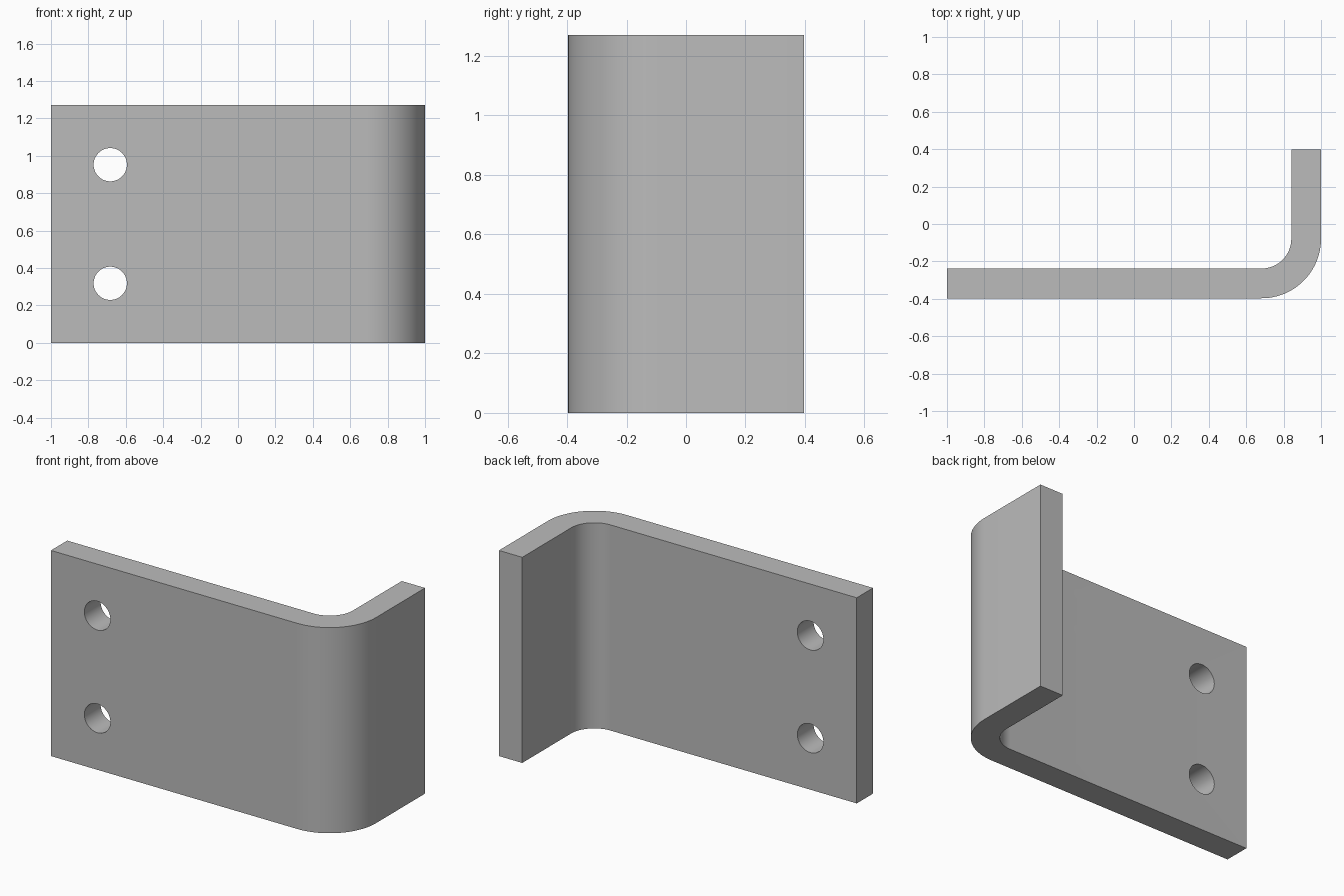
import bpy
import bmesh
from math import cos, sin, pi
from mathutils import Matrix, Vector

cube = bpy.data.objects.get("Cube")
if cube:
    bpy.data.objects.remove(cube, do_unlink=True)

HEIGHT, THICK = 1.27, 0.159
X, Y = 1.0, 0.397            # half extents
R_IN = 0.159                 # inner bend radius
R_OUT = R_IN + THICK
HOLE_R, HOLE_X = 0.089, -0.683
HOLE_Z = (0.318, 0.952)
STEPS = 24

# Plain steel colour
steel = bpy.data.materials.new("steel_grey")
steel.use_nodes = True
colour = (0.5, 0.5, 0.5, 1.0)
steel.diffuse_color = colour
steel.node_tree.nodes["Principled BSDF"].inputs["Base Color"].default_value = colour


def make_object(name, bm):
    mesh = bpy.data.meshes.new(name)
    bm.to_mesh(mesh)
    bm.free()
    obj = bpy.data.objects.new(name, mesh)
    bpy.context.collection.objects.link(obj)
    return obj


def bend(radius):
    """Quarter arc from the long plate round to the short flange."""
    cx, cy = X - R_OUT, -Y + R_OUT
    angles = [-pi / 2 + pi / 2 * i / STEPS for i in range(STEPS + 1)]
    return [(cx + radius * cos(a), cy + radius * sin(a)) for a in angles]


# Bent plate: L-shaped profile extruded upwards
outer = [(-X, -Y)] + bend(R_OUT) + [(X, Y)]
inner = [(-X, -Y + THICK)] + bend(R_IN) + [(X - THICK, Y)]
bm = bmesh.new()
profile = bm.faces.new([bm.verts.new((x, y, 0)) for x, y in outer + inner[::-1]])
top = bmesh.ops.extrude_face_region(bm, geom=[profile])["geom"]
bmesh.ops.translate(bm, vec=Vector((0, 0, HEIGHT)),
                    verts=[v for v in top if isinstance(v, bmesh.types.BMVert)])
bmesh.ops.recalc_face_normals(bm, faces=bm.faces)
bracket = make_object("bent_bracket", bm)
bracket.data.materials.append(steel)

# Bolt hole cutters
bm = bmesh.new()
for z in HOLE_Z:
    place = Matrix.Translation((HOLE_X, -Y + THICK / 2, z)) @ Matrix.Rotation(pi / 2, 4, "X")
    bmesh.ops.create_cone(bm, cap_ends=True, segments=48, radius1=HOLE_R,
                          radius2=HOLE_R, depth=THICK * 3, matrix=place)
cutter = make_object("bolt_hole_cutter", bm)
cutter.data.materials.append(steel)

# Cut the holes, then drop the cutter
cut = bracket.modifiers.new("bolt_holes", "BOOLEAN")
cut.operation = "DIFFERENCE"
cut.solver = "EXACT"
cut.object = cutter
bpy.context.view_layer.objects.active = bracket
bracket.select_set(True)
cutter.select_set(False)
bpy.ops.object.modifier_apply(modifier=cut.name)
bpy.data.objects.remove(cutter, do_unlink=True)

# Smooth bend and bores, sharp plate edges
bpy.ops.object.shade_smooth_by_angle(angle=pi / 6)
